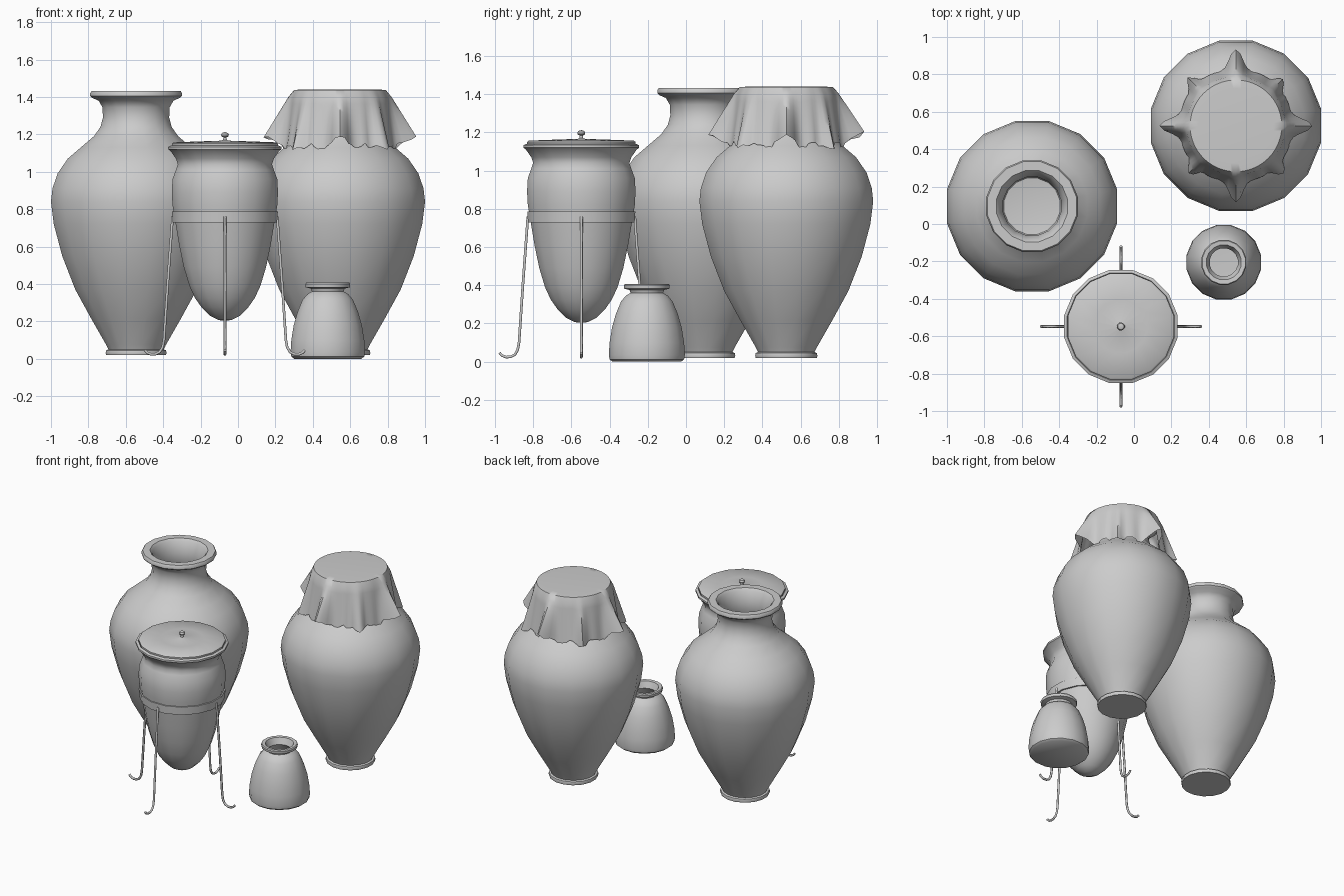
import bpy, bmesh, math, random
from math import pi, sin, cos, exp

if "Cube" in bpy.data.objects:
    bpy.data.objects.remove(bpy.data.objects["Cube"])

random.seed(4)

def finish(bm, name, loc, angle=40):
    bmesh.ops.remove_doubles(bm, verts=bm.verts, dist=1e-5)
    bmesh.ops.recalc_face_normals(bm, faces=bm.faces)
    me = bpy.data.meshes.new(name)
    bm.to_mesh(me)
    bm.free()
    ob = bpy.data.objects.new(name, me)
    bpy.context.collection.objects.link(ob)
    ob.location = loc
    bpy.ops.object.select_all(action='DESELECT')
    bpy.context.view_layer.objects.active = ob
    ob.select_set(True)
    bpy.ops.object.shade_smooth_by_angle(angle=math.radians(angle))
    return ob

def revolve(name, profile, loc, n=16):
    """Turn an (r, z) profile; flats face the axes, so r is the apothem."""
    bm = bmesh.new()
    k = 1 / cos(pi / n)
    rings = [[bm.verts.new((r * k * cos(2 * pi * (i + .5) / n),
                            r * k * sin(2 * pi * (i + .5) / n), z)) for i in range(n)]
             for r, z in profile]
    for a, b in zip(rings, rings[1:]):
        for i in range(n):
            j = (i + 1) % n
            bm.faces.new((a[i], a[j], b[j], b[i]))
    return finish(bm, name, loc)

# Two large storage jars
JAR = [(0, .02), (.16, .02), (.163, .03), (.16, .045), (.148, .05), (.16, .075), (.24, .215),
       (.325, .37), (.395, .55), (.44, .72), (.455, .84), (.447, .91), (.42, .99),
       (.365, 1.07), (.295, 1.13), (.225, 1.19), (.19, 1.24), (.177, 1.29), (.18, 1.345),
       (.2, 1.38), (.235, 1.395), (.245, 1.405), (.245, 1.42), (.238, 1.432), (.19, 1.432),
       (.175, 1.415), (.155, 1.34), (.155, 1.26), (.2, 1.18), (.34, 1.05), (.425, .9),
       (.41, .7), (.3, .39), (.15, .1), (0, .08)]
revolve("tall_jar", JAR, (-.545, .095, 0))
revolve("covered_jar", JAR, (.545, .525, 0))

# Small squat pot
revolve("small_pot", [(0, 0), (.18, 0), (.195, .012), (.199, .035), (.195, .1), (.182, .18),
                      (.162, .25), (.135, .315), (.11, .345), (.085, .36), (.09, .375),
                      (.118, .382), (.12, .4), (.115, .407), (.093, .405), (.075, .36),
                      (.12, .3), (.165, .18), (.175, .05), (0, .04)], (.48, -.205, 0))

# Pointed pot on a stand, with lid and knob
C = (-.07, -.548, 0)
revolve("pointed_pot", [(0, .203), (.035, .207), (.08, .23), (.125, .275), (.16, .325), (.19, .39),
                        (.22, .49), (.245, .61), (.265, .73), (.28, .82), (.284, .89),
                        (.28, .96), (.262, 1.01), (.252, 1.04), (.262, 1.07), (.29, 1.11),
                        (.303, 1.12), (.303, 1.133), (.287, 1.14), (.24, 1.07),
                        (.24, 1.02), (.26, .9), (.23, .6), (.14, .33), (0, .25)], C)
revolve("lid", [(0, 1.125), (.278, 1.125), (.284, 1.14), (.284, 1.15), (.275, 1.157),
                (.14, 1.162), (.02, 1.166), (.01, 1.17), (.008, 1.184), (.018, 1.188),
                (.021, 1.197), (.016, 1.207), (0, 1.212)], C)
revolve("stand_band", [(.268, .728), (.279, .728), (.283, .787), (.27, .787), (.268, .728)], C)

# Four bent rod legs
PATH = [(.28, .76), (.284, .7), (.306, .4), (.326, .1), (.333, .062), (.348, .036),
        (.37, .025), (.395, .024), (.415, .032), (.428, .046)]
for q in range(4):
    cu = bpy.data.curves.new("stand_leg", 'CURVE')
    cu.dimensions = '3D'
    cu.bevel_depth = .008
    cu.bevel_resolution = 1
    cu.use_fill_caps = True
    sp = cu.splines.new('POLY')
    sp.points.add(len(PATH) - 1)
    for p, (r, z) in zip(sp.points, PATH):
        p.co = (r, 0, z, 1)
    leg = bpy.data.objects.new("stand_leg_%d" % (q + 1), cu)
    leg.location = C
    leg.rotation_euler.z = q * pi / 2
    bpy.context.collection.objects.link(leg)

# Cloth cover: flat top, pinched ridges on the axes, crumpled corners between
N, ROWS = 96, 9
bm = bmesh.new()
rings = [[(0, 1.438)] * N, [(.2, 1.44)] * N, [(.245, 1.437)] * N]
jit = [random.uniform(-1, 1) for _ in range(N)]
for t in [(s + 1) / ROWS for s in range(ROWS)]:
    ring = []
    for i in range(N):
        a = 2 * pi * i / N
        d = (a + pi / 4) % (pi / 2) - pi / 4            # angle from nearest axis
        e = a % (pi / 2) - pi / 4                       # angle from nearest diagonal
        ridge = exp(-(d / .13) ** 2)
        corner = exp(-(e / .2) ** 2)
        hem = 1.145 + .05 * ridge - .025 * corner + .012 * jit[i]
        hem -= .03 * exp(-((abs(d) - .3) / .1) ** 2)
        out = .258 + t * (.045 + .105 * ridge + .03 * corner * (1 + .9 * cos(16 * e)))
        out += .008 * jit[i] * t * corner
        ring.append((out, 1.428 + (hem - 1.428) * t))
    rings.append(ring)
vs = [[bm.verts.new((r * cos(2 * pi * i / N), r * sin(2 * pi * i / N), z))
       for i, (r, z) in enumerate(ring)] for ring in rings]
for a, b in zip(vs, vs[1:]):
    for i in range(N):
        j = (i + 1) % N
        bm.faces.new((a[i], b[i], b[j], a[j]))
finish(bm, "cloth_cover", (.545, .525, 0), 50)
